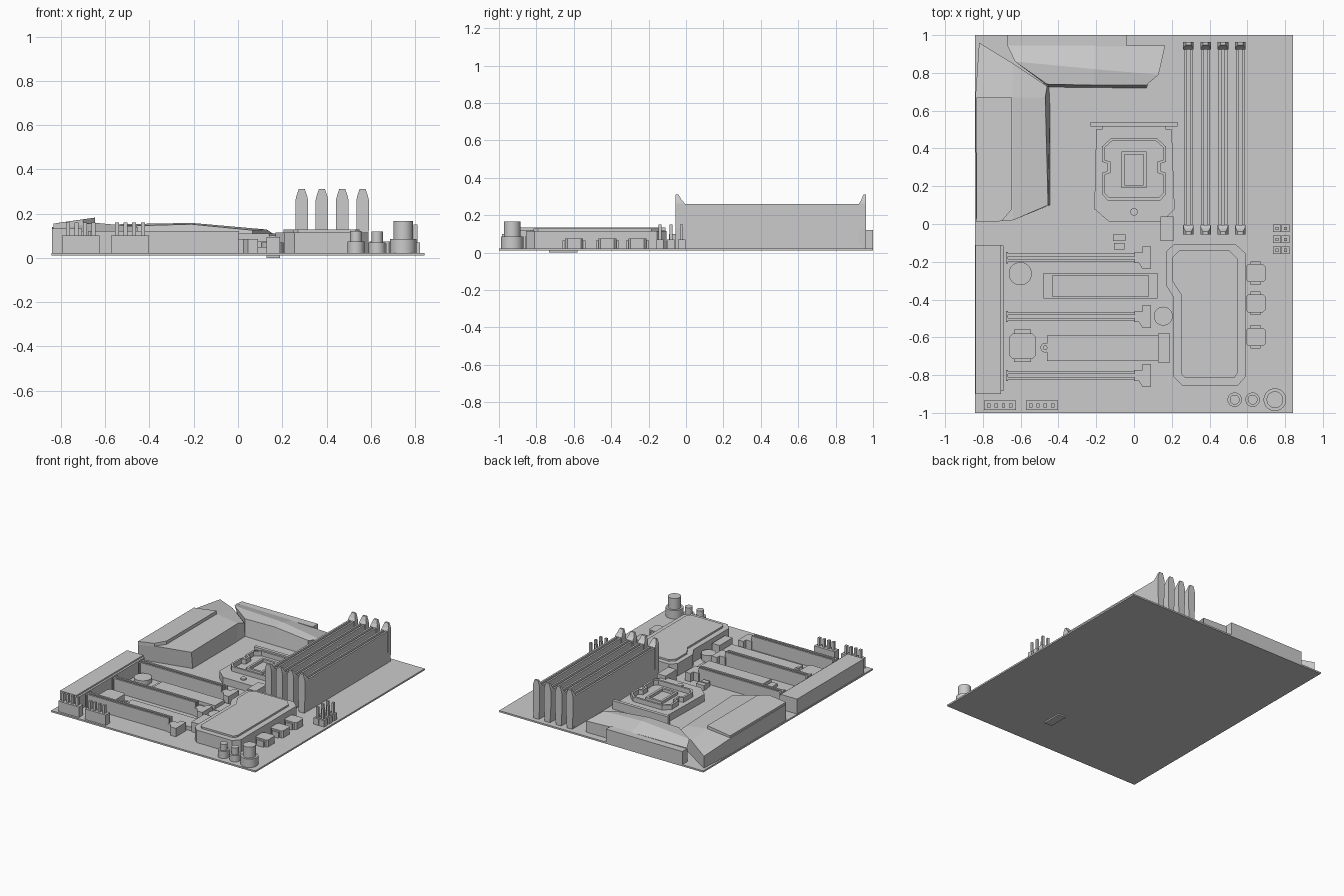
import bpy, bmesh, math
from mathutils import Vector

if "Cube" in bpy.data.objects:
    bpy.data.objects.remove(bpy.data.objects["Cube"])

T = 0.022  # top of the circuit board


def finish(name, bm):
    bmesh.ops.recalc_face_normals(bm, faces=bm.faces[:])
    me = bpy.data.meshes.new(name)
    bm.to_mesh(me)
    bm.free()
    ob = bpy.data.objects.new(name, me)
    bpy.context.collection.objects.link(ob)
    return ob


def loft(name, sections):
    """Skin matching closed loops of 3D points and cap both ends."""
    bm = bmesh.new()
    rings = [[bm.verts.new(p) for p in s] for s in sections]
    n = len(rings[0])
    for a, b in zip(rings, rings[1:]):
        for i in range(n):
            bm.faces.new((a[i], a[(i + 1) % n], b[(i + 1) % n], b[i]))
    bm.faces.new(rings[0])
    bm.faces.new(rings[-1])
    return finish(name, bm)


def extrude(name, pts, vec):
    return loft(name, [pts, [Vector(p) + Vector(vec) for p in pts]])


def prism(name, outline, z0, z1):
    return extrude(name, [(x, y, z0) for x, y in outline], (0, 0, z1 - z0))


def rect(x0, x1, y0, y1, c=0.0):
    if c == 0:
        return [(x0, y0), (x1, y0), (x1, y1), (x0, y1)]
    return [(x0 + c, y0), (x1 - c, y0), (x1, y0 + c), (x1, y1 - c),
            (x1 - c, y1), (x0 + c, y1), (x0, y1 - c), (x0, y0 + c)]


def box(name, x0, x1, y0, y1, z0, z1, c=0.0):
    return prism(name, rect(x0, x1, y0, y1, c), z0, z1)


def ring(name, outer, inner, z0, z1):
    """Frame between two outlines with the same number of points."""
    loops = [[(x, y, z) for x, y in o] for o, z in
             ((outer, z0), (outer, z1), (inner, z1), (inner, z0))]
    bm = bmesh.new()
    vs = [[bm.verts.new(p) for p in l] for l in loops]
    n = len(outer)
    for k in range(4):
        a, b = vs[k], vs[(k + 1) % 4]
        for i in range(n):
            bm.faces.new((a[i], a[(i + 1) % n], b[(i + 1) % n], b[i]))
    return finish(name, bm)


def turned(name, x, y, steps, n=32):
    """Stepped round part from (radius, z) pairs."""
    ob = loft(name, [[(x + r * math.cos(2 * math.pi * i / n),
                       y + r * math.sin(2 * math.pi * i / n), z)
                      for i in range(n)] for r, z in steps])
    bpy.context.view_layer.objects.active = ob
    ob.select_set(True)
    bpy.ops.object.shade_smooth_by_angle(angle=math.radians(30))
    ob.select_set(False)


def channel(w, g, h, d):
    """U-shaped slot profile: half width, half groove, top, groove floor."""
    return [(-w, T), (w, T), (w, h), (g, h), (g, d), (-g, d), (-g, h), (-w, h)]


# circuit board
box("circuit_board", -.843, .843, -1, 1, .01, T)

# memory slots with end latches
for i, x in enumerate((.288, .379, .471, .563)):
    extrude(f"memory_slot_{i}", [(x + u, -.02, z) for u, z in channel(.023, .009, .26, .22)], (0, .96, 0))
    for side, (outer, inner, tip) in enumerate(((-.055, -.005, -.04), (.963, .925, .948))):
        loft(f"memory_latch_{i}_{side}",
             [[(px, py, z) for px, py in rect(x - w, x + w, outer, e)]
              for w, e, z in ((.022, inner, T), (.028, inner, .13), (.028, inner, .262),
                              (.024, (inner + tip) / 2, .28), (.014, tip, .31))])

# port shroud and its raised cover
loft("port_shroud", [
    [(-.835, .01, T), (-.835, .01, .14), (-.64, .02, .158), (-.455, .1, .14), (-.445, .1, T)],
    [(-.84, .67, T), (-.84, .67, .14), (-.64, .67, .158), (-.47, .67, .135), (-.445, .62, T)],
    [(-.82, .96, T), (-.82, .96, .11), (-.64, .85, .135), (-.46, .73, .12), (-.45, .725, T)]])
cover = [(-.833, .01, .155), (-.7, .015, .174), (-.645, .08, .182), (-.645, .67, .182), (-.833, .67, .155)]
extrude("shroud_cover", cover, (0, 0, -.025))

# rear heatsink: sloped top over a ledge
loft("rear_heatsink", [
    [(-.67, .945, T), (-.67, .945, .125), (-.63, .86, .15), (-.46, .74, .145), (-.45, .725, T)],
    [(-.21, .945, T), (-.21, .945, .12), (-.21, .82, .158), (-.21, .735, .152), (-.21, .722, T)],
    [(.165, .945, T), (.165, .945, .105), (.13, .79, .128), (.065, .735, .125), (.065, .72, T)]])
box("rear_ledge", -.67, -.04, .94, 1, T, .12)

# processor socket
prism("socket_plate", [(-.2, .5), (.2, .5), (.215, .08), (.15, .01), (-.13, .01), (-.21, .08)], T, .075)
box("socket_hinge", -.23, .23, .515, .54, T, .085)
box("hinge_link", -.17, .17, .49, .52, T, .07)
half = [(.03, .125), (.14, .125), (.17, .16), (.17, .27), (.14, .28),
        (.14, .32), (.17, .33), (.17, .41), (.12, .455), (.03, .455)]
half_in = [(.03, .14), (.13, .14), (.155, .165), (.155, .26), (.125, .27),
           (.125, .33), (.155, .34), (.155, .405), (.115, .44), (.03, .44)]
mirror = lambda h: h + [(-x, y) for x, y in reversed(h)]
ring("socket_frame", mirror(half), mirror(half_in), .07, .11)
ring("socket_core", rect(-.067, .067, .19, .385), rect(-.05, .05, .207, .368), .07, .095)
turned("socket_screw", 0, .065, [(.02, .07), (.02, .085)], 16)
box("socket_lever_block", .14, .21, -.09, .04, T, .1)
box("small_part_a", -.11, -.045, -.09, -.055, T, .06)
box("small_part_b", -.105, -.05, -.135, -.1, T, .06)

# expansion slots with stepped latch
for i, y in enumerate((-.178, -.49, -.802)):
    extrude(f"expansion_slot_{i}", [(-.67, y + u, z) for u, z in channel(.021, .007, .122, .08)], (.675, 0, 0))
    box(f"slot_end_{i}", -.677, -.667, y - .03, y + .03, T, .122)
    prism(f"slot_latch_{i}", [(0, y - .028), (.025, y - .028), (.045, y - .06), (.09, y - .06),
                              (.09, y + .06), (.045, y + .06), (.045, y + .028), (0, y + .028)], T, .085)

# drive bays between the slots
box("drive_base", -.48, .125, -.395, -.26, T, .045)
box("drive_card", -.435, .08, -.385, -.272, .04, .07)
box("lower_drive_card", -.46, .135, -.725, -.59, T, .05)
box("lower_drive_connector", .128, .19, -.733, -.58, 0, .095)
turned("drive_standoff", -.47, -.655, [(.025, T), (.025, .055)], 20)
turned("drive_screw", -.47, -.655, [(.012, .05), (.012, .063)], 12)

# round parts and square chip
turned("coin_cell", -.602, -.263, [(.061, T), (.061, .055)])
turned("round_capacitor", .155, -.488, [(.05, T), (.05, .07)])
box("square_chip", -.66, -.52, -.715, -.58, T, .075, .018)
box("square_chip_tabs", -.635, -.545, -.73, -.558, T, .06)

# audio cover
box("audio_cover", -.84, -.705, -.9, -.11, T, .133)
box("audio_cover_lip", -.72, -.69, -.885, -.115, T, .122)

# chipset heatsink, two levels
prism("chipset_heatsink", [(.215, -.105), (.535, -.105), (.59, -.155), (.59, -.81), (.55, -.855),
                           (.255, -.855), (.21, -.81), (.21, -.39), (.17, -.325), (.17, -.145)], T, .115)
prism("chipset_top", [(.24, -.14), (.505, -.14), (.548, -.185), (.548, -.79), (.53, -.815),
                      (.27, -.815), (.25, -.795), (.25, -.375), (.205, -.305), (.205, -.175)], .11, .128)

# edge chokes
for i, y in enumerate((-.26, -.42, -.598)):
    box(f"choke_{i}", .593, .695, y - .048, y + .048, T, .075, .012)
    box(f"choke_tabs_{i}", .617, .671, y - .062, y + .062, T, .065)

# power header, two by three pins
for i in range(2):
    for j in range(3):
        x, y = .757 + i * .045, -.023 - j * .058
        box(f"power_socket_{i}_{j}", x - .02, x + .02, y - .02, y + .02, T, .07)
        box(f"power_pin_{i}_{j}", x - .008, x + .008, y - .008, y + .008, .06, .15)

# front pin headers
for i, x0 in enumerate((-.795, -.573)):
    box(f"pin_header_{i}", x0, x0 + .17, -.985, -.935, T, .1)
    for j in range(4):
        x = x0 + .026 + j * .039
        box(f"header_pin_{i}_{j}", x - .009, x + .009, -.971, -.951, .09, .16)

# corner capacitors
for i, (x, r0, r1, h0, h1) in enumerate(((.533, .038, .026, .075, .122), (.628, .038, .026, .07, .12),
                                         (.746, .06, .044, .085, .167))):
    turned(f"corner_capacitor_{i}", x, -.93, [(r0, T), (r0, h0), (r1, h0), (r1, h1)])
